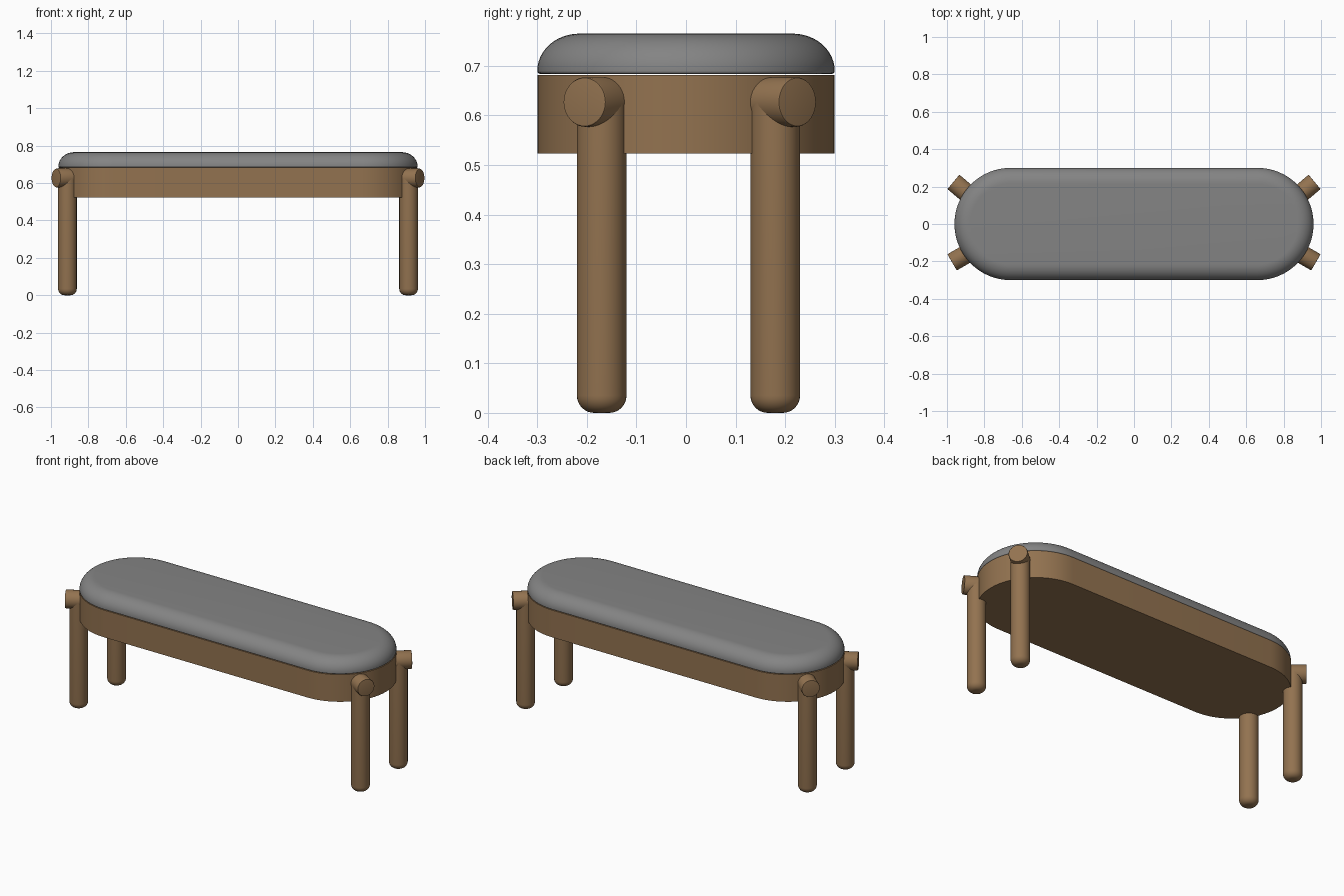
import bpy, bmesh
from math import sin, cos, pi, radians
from mathutils import Matrix, Vector

cube = bpy.data.objects.get("Cube")
if cube:
    bpy.data.objects.remove(cube, do_unlink=True)


def material(name, rgb):
    m = bpy.data.materials.new(name)
    m.use_nodes = True
    m.diffuse_color = (*rgb, 1)
    m.node_tree.nodes["Principled BSDF"].inputs["Base Color"].default_value = (*rgb, 1)
    return m


wood = material("warm wood", (0.29, 0.17, 0.08))
fabric = material("grey fabric", (0.23, 0.23, 0.23))

HALF_STRAIGHT, END_RADIUS = 0.66, 0.30


def finish(bm, name, mat):
    bmesh.ops.recalc_face_normals(bm, faces=bm.faces)
    mesh = bpy.data.meshes.new(name)
    bm.to_mesh(mesh)
    bm.free()
    mesh.materials.append(mat)
    obj = bpy.data.objects.new(name, mesh)
    bpy.context.collection.objects.link(obj)
    bpy.ops.object.select_all(action='DESELECT')
    obj.select_set(True)
    bpy.context.view_layer.objects.active = obj
    bpy.ops.object.shade_smooth_by_angle(angle=radians(35))
    return obj


def loft(name, mat, outlines, place=None):
    """Bridge closed rings of points and cap both ends."""
    bm = bmesh.new()
    rings = [[bm.verts.new(p) for p in ring] for ring in outlines]
    n = len(rings[0])
    for a, b in zip(rings, rings[1:]):
        for i in range(n):
            j = (i + 1) % n
            bm.faces.new((a[i], a[j], b[j], b[i]))
    bm.faces.new(rings[0])
    bm.faces.new(rings[-1])
    if place:
        bm.transform(place)
    return finish(bm, name, mat)


def stadium(inset, z, steps=32):
    r = END_RADIUS - inset
    ring = []
    for side, start in ((1, -pi / 2), (-1, pi / 2)):
        for i in range(steps + 1):
            a = start + pi * i / steps
            ring.append((side * HALF_STRAIGHT + r * cos(a), r * sin(a), z))
    return ring


def circle(r, z, steps=40):
    return [(r * cos(2 * pi * i / steps), r * sin(2 * pi * i / steps), z)
            for i in range(steps)]


# Seat frame
loft("seat_frame", wood, [stadium(0, 0.523), stadium(0, 0.682)])

# Cushion with a small lower roll and a large rounded top edge
R = 0.075
lower = [(0.005 * (1 - sin(a)), 0.689 - 0.005 * cos(a))
         for a in (i * pi / 8 for i in range(5))]
upper = [(0.085 * (1 - cos(a)), 0.69 + R * sin(a))
         for a in (i * pi / 24 for i in range(13))]
loft("cushion", fabric, [stadium(*p) for p in lower + upper])

# Legs with rounded feet, each topped by a peg pointing out of the frame
LEG_R, FOOT = 0.05, 0.035
foot = [(LEG_R - FOOT + FOOT * sin(a), FOOT * (1 - cos(a)))
        for a in (i * pi / 16 for i in range(9))]
leg_profile = foot + [(LEG_R, 0.627)]
peg_profile = [(0.05, -0.05), (0.05, 0.066), (0.0485, 0.0695), (0.046, 0.07)]

for end, y, angle in (("front", -0.17, -30), ("back", 0.18, 40)):
    for side, sx in (("left", 1), ("right", -1)):
        spot = Vector((sx * 0.912, y, 0))
        loft(f"{end}_{side}_leg", wood, [circle(*p) for p in leg_profile],
             Matrix.Translation(spot))
        a = radians(angle)
        out = Vector((sx * cos(a), sin(a), 0))
        turn = out.to_track_quat('Z', 'Y').to_matrix().to_4x4()
        loft(f"{end}_{side}_peg", wood, [circle(*p) for p in peg_profile],
             Matrix.Translation(spot + Vector((0, 0, 0.627))) @ turn)
